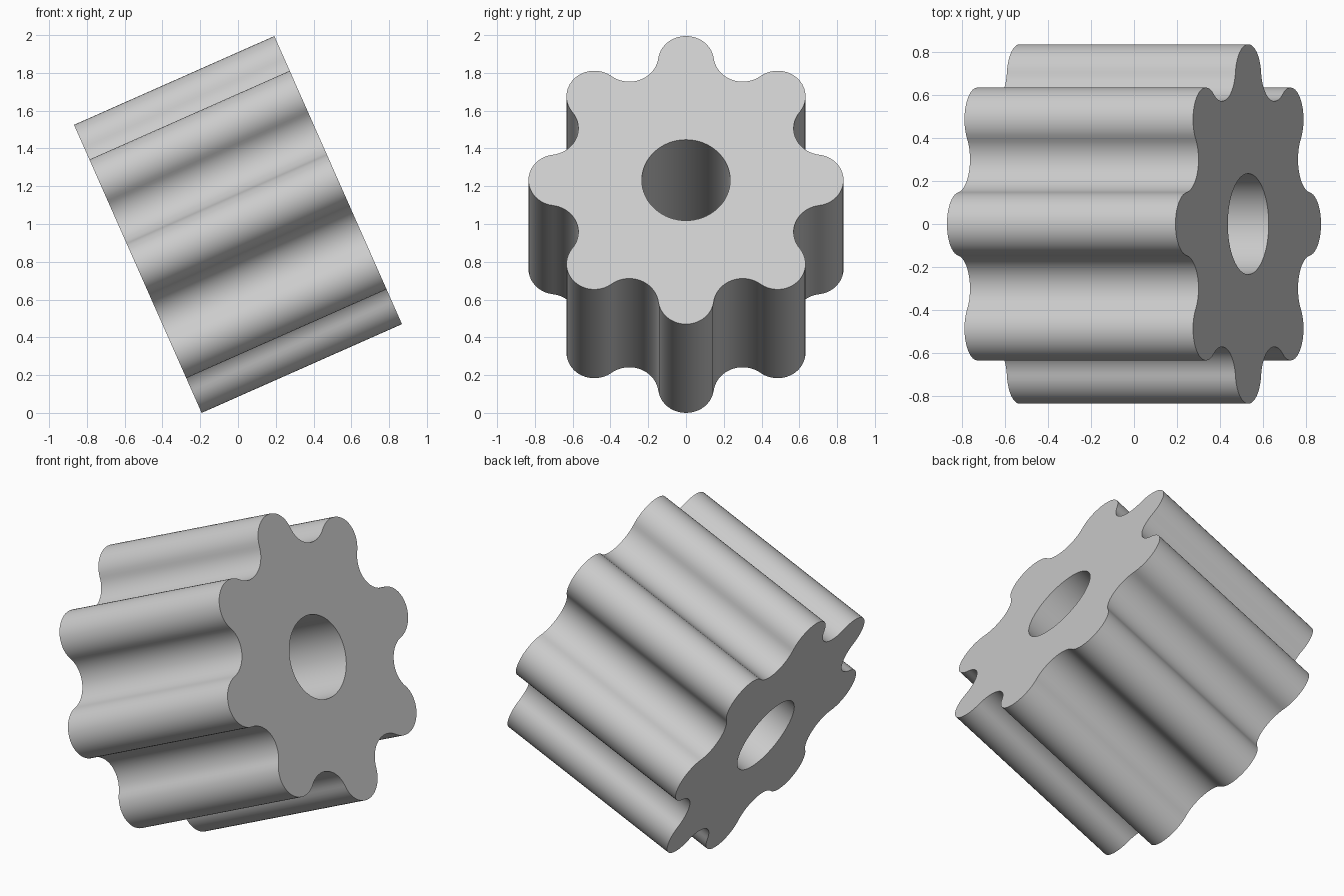
import bpy
import bmesh
from math import atan2, cos, sin, pi, radians
from mathutils import Matrix, Vector

cube = bpy.data.objects.get("Cube")
if cube:
    bpy.data.objects.remove(cube, do_unlink=True)

TEETH = 8
TOOTH_CENTRE, TOOTH_RADIUS = 0.686, 0.148
VALLEY_CENTRE = 0.784
BORE_RADIUS = 0.234
LENGTH = 1.16
TILT = radians(66.1)
STEPS = 20


def arc(centre, radius, start, end, steps):
    """Points along an arc, without the last one."""
    angles = [start + (end - start) * i / steps for i in range(steps)]
    return [centre + radius * Vector((cos(a), sin(a), 0)) for a in angles]


def gear_profile():
    """Round teeth joined by tangent round valleys."""
    half = pi / TEETH
    tooth = Vector((TOOTH_CENTRE, 0, 0))
    valley = VALLEY_CENTRE * Vector((cos(half), sin(half), 0))
    gap = valley - tooth
    valley_radius = gap.length - TOOTH_RADIUS
    turn = atan2(gap.y, gap.x)
    pitch = arc(tooth, TOOTH_RADIUS, -turn, turn, STEPS)
    pitch += arc(valley, valley_radius, turn + pi, 2 * half - turn + pi, STEPS)
    return [Matrix.Rotation(2 * half * k, 3, 'Z') @ p
            for k in range(TEETH) for p in pitch]


def add_loop(bm, points):
    verts = [bm.verts.new(p) for p in points]
    return [bm.edges.new((a, b)) for a, b in zip(verts, verts[1:] + verts[:1])]


# Plain grey material
grey = bpy.data.materials.new("light_grey")
grey.use_nodes = True
colour = (0.6, 0.6, 0.6, 1)
grey.diffuse_color = colour
grey.node_tree.nodes["Principled BSDF"].inputs["Base Color"].default_value = colour

# Toothed body with a bore, extruded along its axis
bm = bmesh.new()
edges = add_loop(bm, gear_profile())
edges += add_loop(bm, arc(Vector(), BORE_RADIUS, 0, 2 * pi, 64))
bmesh.ops.triangle_fill(bm, edges=edges, use_beauty=True, use_dissolve=False)
result = bmesh.ops.extrude_face_region(bm, geom=bm.faces[:], use_keep_orig=True)
top = [v for v in result["geom"] if isinstance(v, bmesh.types.BMVert)]
bmesh.ops.translate(bm, verts=top, vec=(0, 0, LENGTH))
bmesh.ops.translate(bm, verts=bm.verts[:], vec=(0, 0, -LENGTH / 2))
bmesh.ops.recalc_face_normals(bm, faces=bm.faces[:])

# Lean the axis up towards the right and rest the body on the ground
bmesh.ops.rotate(bm, verts=bm.verts[:], matrix=Matrix.Rotation(TILT, 3, 'Y'))
lowest = min(v.co.z for v in bm.verts)
bmesh.ops.translate(bm, verts=bm.verts[:], vec=(0, 0, -lowest))

mesh = bpy.data.meshes.new("gear_body")
bm.to_mesh(mesh)
bm.free()
mesh.materials.append(grey)
gear = bpy.data.objects.new("gear_body", mesh)
bpy.context.collection.objects.link(gear)
bpy.ops.object.select_all(action='DESELECT')
gear.select_set(True)
bpy.context.view_layer.objects.active = gear
bpy.ops.object.shade_smooth_by_angle(angle=radians(35))
